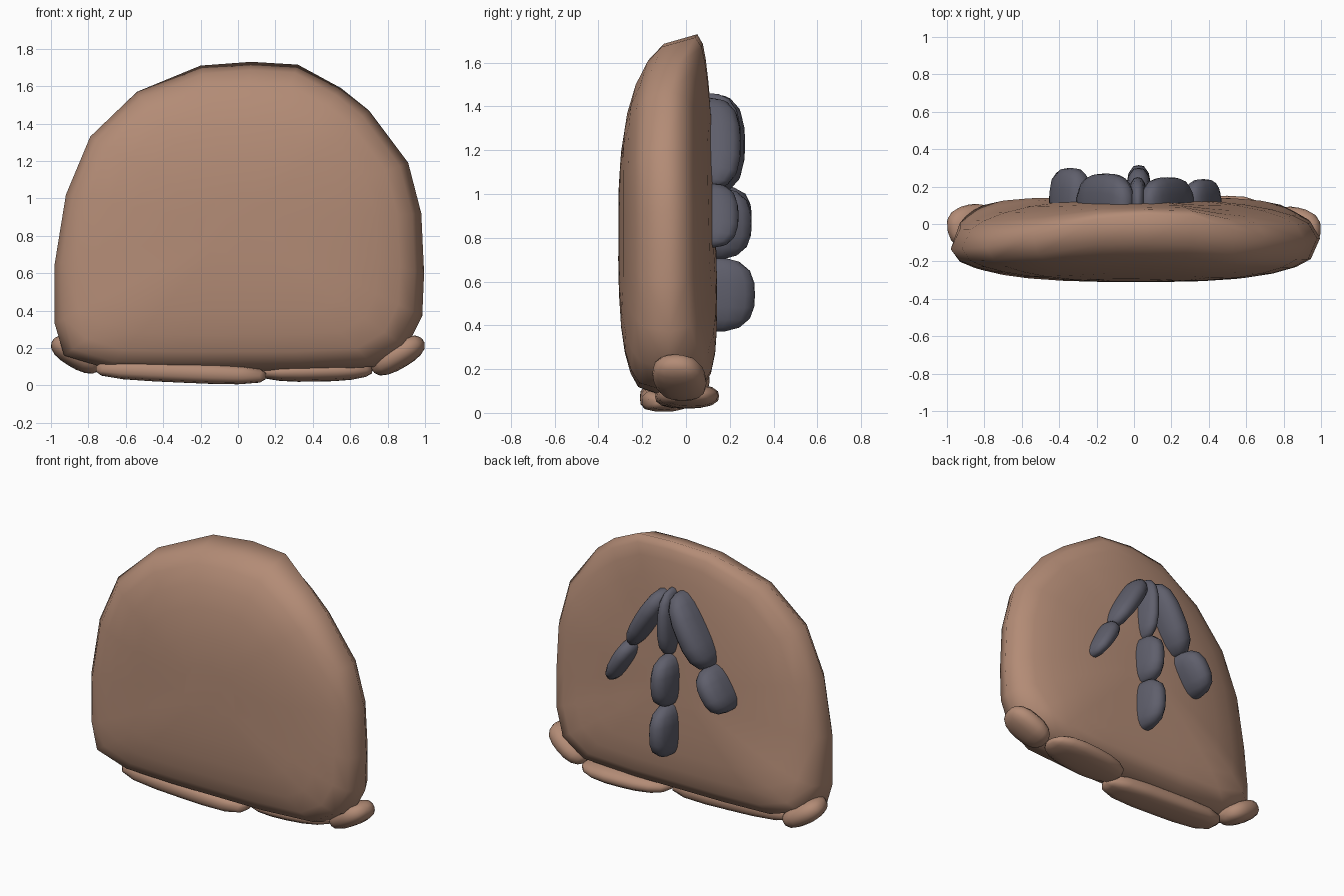
import bpy, bmesh, math
from mathutils import Vector, Matrix

if "Cube" in bpy.data.objects:
    bpy.data.objects.remove(bpy.data.objects["Cube"])


def material(name, color):
    m = bpy.data.materials.new(name)
    m.diffuse_color = color
    m.use_nodes = True
    m.node_tree.nodes["Principled BSDF"].inputs["Base Color"].default_value = m.diffuse_color
    return m


TAN = material("tan", (0.45, 0.26, 0.18, 1))
SLATE = material("slate", (0.115, 0.115, 0.15, 1))


def finish(name, bm, mat):
    bmesh.ops.recalc_face_normals(bm, faces=bm.faces[:])
    for f in bm.faces:
        f.smooth = True
    me = bpy.data.meshes.new(name)
    bm.to_mesh(me)
    bm.free()
    me.materials.append(mat)
    ob = bpy.data.objects.new(name, me)
    bpy.context.collection.objects.link(ob)
    return ob


# rounded slab: front outline (x, z), swelling to both sides of its rim
OUTLINE = [(-0.2, 1.71), (0.07, 1.73), (0.32, 1.715), (0.55, 1.59), (0.7, 1.47),
           (0.91, 1.19), (0.98, 0.92), (0.995, 0.6), (0.985, 0.37), (0.9, 0.2),
           (0.73, 0.1), (0.35, 0.08), (0, 0.08), (-0.35, 0.08), (-0.7, 0.09),
           (-0.93, 0.16), (-0.98, 0.33), (-0.98, 0.65), (-0.92, 1.02),
           (-0.79, 1.33), (-0.54, 1.57)]
MID = 0.85
RINGS = (0.2, 0.4, 0.6, 0.75, 0.87, 0.95)


def slab():
    bm = bmesh.new()

    def ring(t, side):
        out = []
        for x, z in OUTLINE:
            # rim bows forward at the shoulders and back at the crown
            up = max(0, min(1, (z - 0.9) / 0.83))
            low = max(0, min(1, (0.4 - z) / 0.3))
            rim = -0.115 + 0.165 * up ** 5 + 0.02 * x * (1 + max(0, x) * (1 - up))
            zt = MID + (z - MID) * t
            face = -0.31 if side < 0 else 0.155 - 0.022 * zt
            p = 2.45 + 0.3 * x + 0.6 * low if side < 0 else 2.3 + 2.4 * low
            y = rim + (face - rim) * (1 - t ** p) ** (1 / p)
            out.append(bm.verts.new((x * t, y, zt)))
        return out

    rim = ring(1, -1)
    n = len(rim)
    for side in (-1, 1):
        rings = [ring(t, side) for t in RINGS] + [rim]
        bm.faces.new(rings[0])
        for a, b in zip(rings, rings[1:]):
            for i in range(n):
                j = (i + 1) % n
                bm.faces.new((a[i], a[j], b[j], b[i]))
    finish("body_slab", bm, TAN)


slab()


# boxy rounded lump: sphere pushed out towards a cube, long axis from a to b in xz
def lump(name, a, b, width, depth, y, mat, p=3.0, taper=0.0, yaw=0.0):
    bm = bmesh.new()
    bmesh.ops.create_uvsphere(bm, u_segments=16, v_segments=10, radius=1)
    d = Vector((b[0] - a[0], 0, b[1] - a[1]))
    for v in bm.verts:
        c = v.co
        c = c / sum(abs(k) ** p for k in c) ** (1 / p)
        s = 1 + taper * c.z
        v.co = Vector((c.x * width / 2 * s, c.y * depth / 2, c.z * d.length / 2))
    tilt = Matrix.Rotation(math.atan2(d.x, d.z), 4, 'Y')
    centre = Vector(((a[0] + b[0]) / 2, y, (a[1] + b[1]) / 2))
    bm.transform(Matrix.Translation(centre) @ Matrix.Rotation(yaw, 4, 'Z') @ tilt)
    finish(name, bm, mat)


# pads under the lower edge
lump("base_pad_left", (-0.76, 0.09), (0.15, 0.05), 0.11, 0.22, -0.10, TAN, 3.5)
lump("base_pad_right", (0.11, 0.07), (0.72, 0.08), 0.11, 0.28, 0.005, TAN, 2.6, 0, 0.1)
lump("corner_pad_left", (-0.99, 0.24), (-0.74, 0.09), 0.14, 0.23, -0.01, TAN, 2.5, 0, 0.2)
lump("corner_pad_right", (0.99, 0.24), (0.72, 0.08), 0.14, 0.24, -0.03, TAN, 2.5, 0, -0.2)

# dark segmented mark on the back: central column and two arms
SEGMENTS = [
    ("column_top", (0.02, 1.46), (0.02, 1.03), 0.10, 0.30, 0.10, 0.1),
    ("column_middle", (0.025, 1.03), (0.025, 0.70), 0.14, 0.38, 0.11, 0.0),
    ("column_bottom", (0.025, 0.71), (0.025, 0.37), 0.14, 0.40, 0.115, 0.0),
    ("left_arm_upper", (-0.03, 1.45), (-0.27, 1.01), 0.17, 0.34, 0.10, 0.1),
    ("left_arm_lower", (-0.26, 1.03), (-0.42, 0.77), 0.16, 0.38, 0.11, 0.0),
    ("right_arm_upper", (0.06, 1.43), (0.30, 1.03), 0.13, 0.30, 0.10, -0.1),
    ("right_arm_lower", (0.29, 1.04), (0.45, 0.76), 0.11, 0.28, 0.10, -0.15),
]
for name, a, b, w, dep, y, tp in SEGMENTS:
    lump(name, a, b, w, dep, y, SLATE, 2.8, tp)
